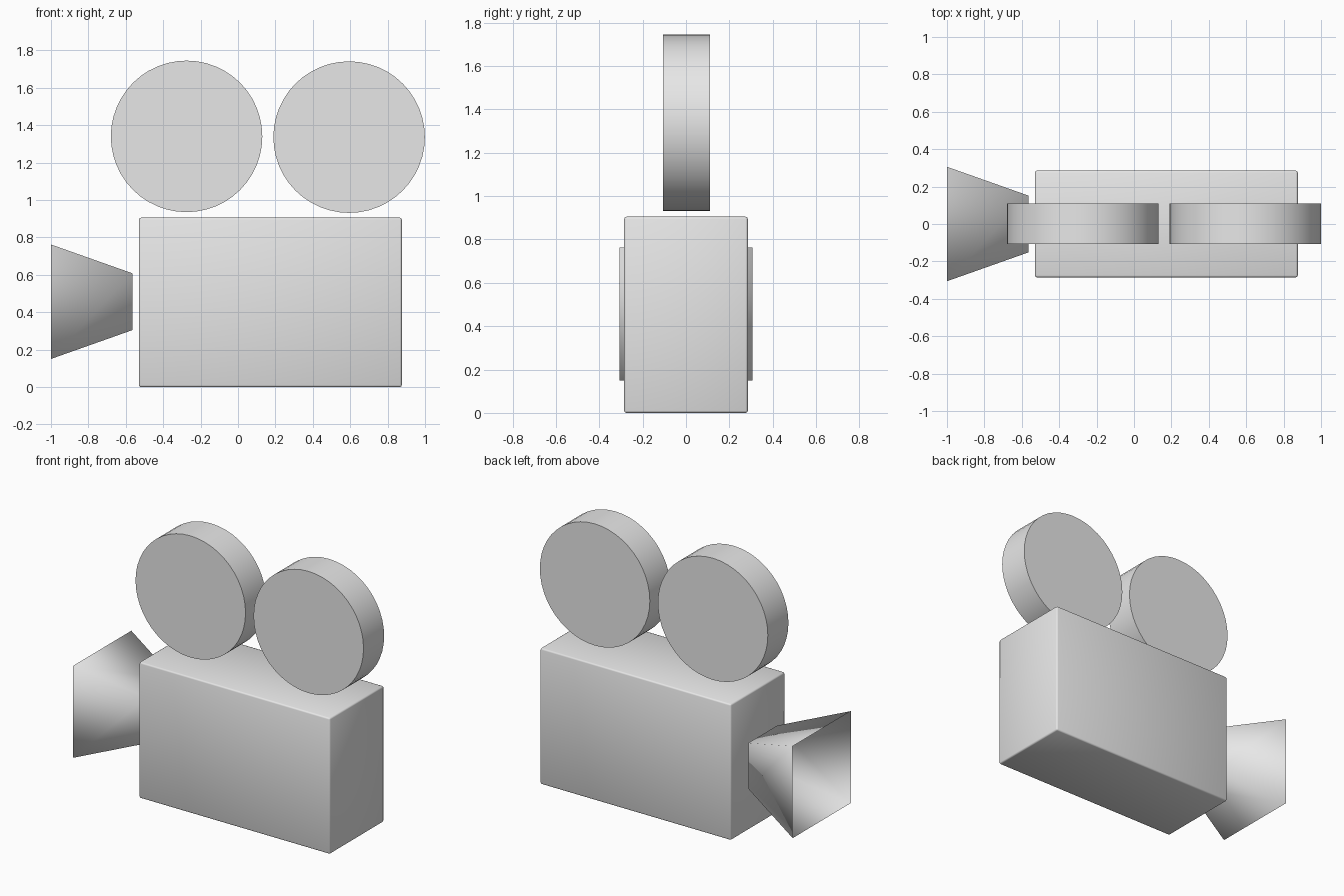
import bpy
import bmesh
from math import radians
from mathutils import Matrix, Vector

default = bpy.data.objects.get("Cube")
if default:
    bpy.data.objects.remove(default, do_unlink=True)

grey = bpy.data.materials.new("plain_grey")
grey.use_nodes = True
colour = (0.8, 0.8, 0.8, 1.0)
grey.diffuse_color = colour
grey.node_tree.nodes["Principled BSDF"].inputs["Base Color"].default_value = colour


def finish(name, bm, sharp_angle=None):
    """Turn a bmesh into a smooth-shaded grey object."""
    bmesh.ops.recalc_face_normals(bm, faces=bm.faces)
    mesh = bpy.data.meshes.new(name)
    bm.to_mesh(mesh)
    bm.free()
    mesh.materials.append(grey)
    obj = bpy.data.objects.new(name, mesh)
    bpy.context.scene.collection.objects.link(obj)
    bpy.ops.object.select_all(action="DESELECT")
    obj.select_set(True)
    bpy.context.view_layer.objects.active = obj
    if sharp_angle is None:
        bpy.ops.object.shade_smooth()
    else:
        bpy.ops.object.shade_smooth_by_angle(angle=radians(sharp_angle))
    return obj


# Camera body: a box with narrow softened edges
bm = bmesh.new()
size = Vector((1.405, 0.57, 0.905))
centre = Vector((0.173, 0, size.z / 2))
bmesh.ops.create_cube(bm, size=1, matrix=Matrix.Translation(centre) @ Matrix.Diagonal(size.to_4d()))
bmesh.ops.bevel(bm, geom=bm.edges[:], offset=0.01, segments=2, profile=0.5, affect="EDGES")
finish("camera_body", bm)

# Film reels: upright discs floating just above the body
for name, x, z in (("front_reel", -0.275, 1.34), ("rear_reel", 0.594, 1.336)):
    bm = bmesh.new()
    place = Matrix.Translation((x, 0.002, z)) @ Matrix.Rotation(radians(90), 4, "X")
    bmesh.ops.create_cone(bm, cap_ends=True, segments=48, radius1=0.405,
                          radius2=0.405, depth=0.217, matrix=place)
    finish(name, bm, 30)

# Lens hood: a thin square funnel, open at the wide end
bm = bmesh.new()
rings = []
for x, half in ((-0.565, 0.152), (-1.0, 0.306)):
    rings.append([bm.verts.new((x, half * sy, 0.456 + half * sz))
                  for sy, sz in ((-1, -1), (1, -1), (1, 1), (-1, 1))])
narrow, wide = rings
bm.faces.new(narrow)
for i in range(4):
    j = (i + 1) % 4
    bm.faces.new((narrow[i], wide[i], wide[j], narrow[j]))
finish("lens_hood", bm)
